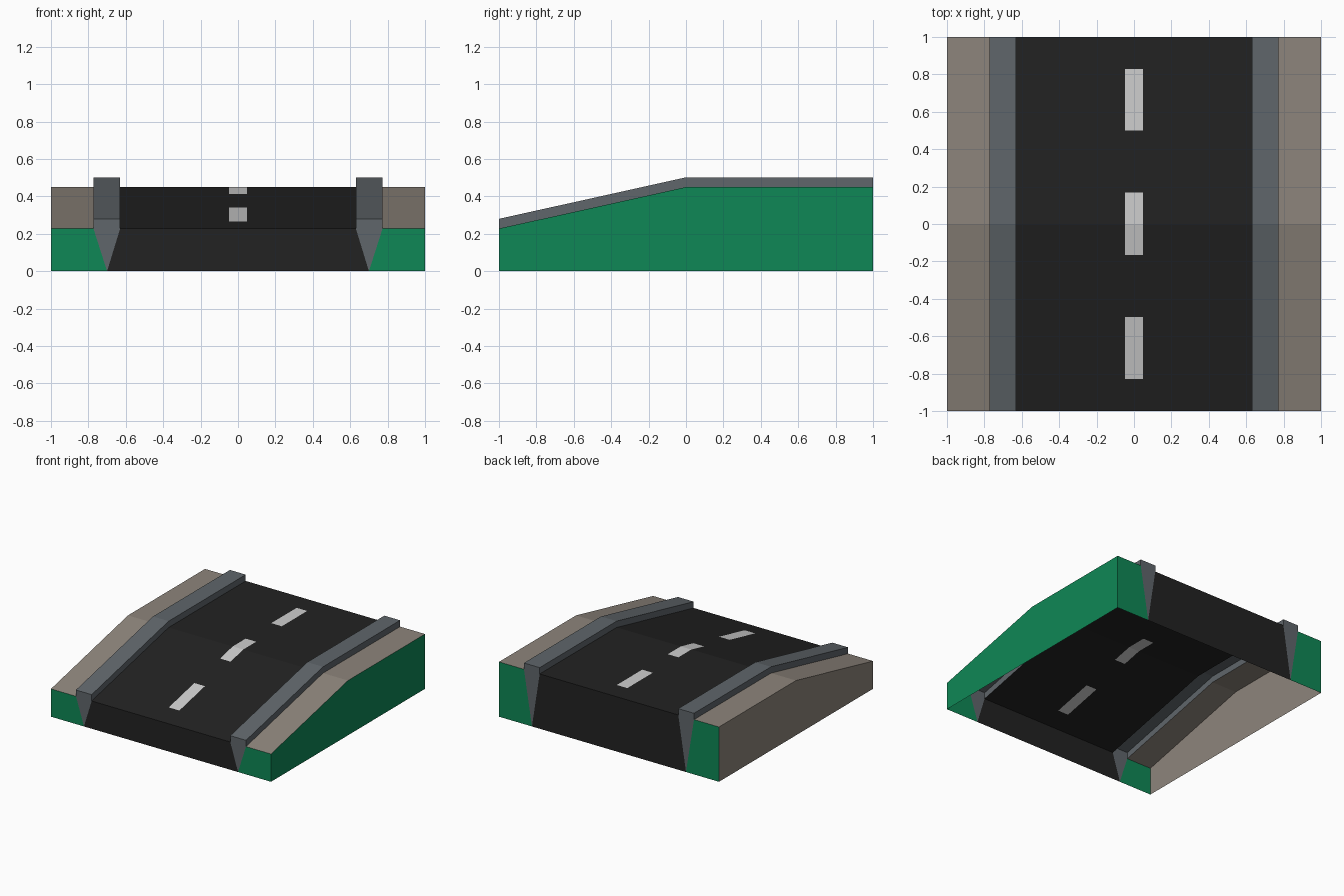
import bpy

if "Cube" in bpy.data.objects:
    bpy.data.objects.remove(bpy.data.objects["Cube"])

W_ROAD, W_KERB, W_FOOT = 0.63, 0.773, 0.70   # road edge, kerb outer edge, kerb wedge foot
KERB_UP = 0.052


def height(y):
    """Ramp rising from the front, level from the middle to the back."""
    return 0.228 + 0.222 * min(y + 1, 1)


def material(name, rgb):
    m = bpy.data.materials.new(name)
    m.diffuse_color = (*rgb, 1)
    m.use_nodes = True
    m.node_tree.nodes["Principled BSDF"].inputs["Base Color"].default_value = m.diffuse_color
    return m


asphalt = material("asphalt black", (0.0160, 0.0160, 0.0160))
paint = material("line white", (0.62, 0.62, 0.62))
stone = material("kerb grey", (0.116, 0.133, 0.146))
earth = material("bank brown", (0.27, 0.235, 0.20))
grass = material("side green", (0.0045, 0.245, 0.092))


def make(name, verts, faces, mats):
    me = bpy.data.meshes.new(name)
    me.from_pydata(verts, [], faces)
    for m in mats:
        me.materials.append(m)
    ob = bpy.data.objects.new(name, me)
    bpy.context.collection.objects.link(ob)
    return ob


def point(p, y):
    """Profile point (x, follows ramp 0/1, extra z) placed at depth y."""
    x, follow, dz = p
    return (x, y, follow * height(y) + dz)


def sheet(name, profile, ys, *mats):
    """Sweep an open profile, left to right, along the ramp."""
    n = len(profile)
    verts = [point(p, y) for y in ys for p in profile]
    faces = [(j * n + i, j * n + i + 1, (j + 1) * n + i + 1, (j + 1) * n + i)
             for j in range(len(ys) - 1) for i in range(n - 1)]
    return make(name, verts, faces, mats)


def end_caps(name, outline, mat):
    """Same outline (counter-clockwise from the front) on front and back ends."""
    n = len(outline)
    verts = [point(p, y) for y in (-1, 1) for p in outline]
    make(name, verts, [tuple(range(n)), tuple(range(2 * n - 1, n - 1, -1))], [mat])


RAMP = [-1, 0, 1]

# road surface with the centre dashes cut into it
dashes = [(-0.83, -0.498), (-0.165, 0.168), (0.50, 0.83)]
rows = sorted({-1, 0, 1} | {y for d in dashes for y in d})
road = sheet("road", [(x, 1, 0) for x in (-W_ROAD, -0.048, 0.048, W_ROAD)], rows, asphalt, paint)
for f in road.data.polygons:
    c = f.center
    if abs(c.x) < 0.04 and any(a < c.y < b for a, b in dashes):
        f.material_index = 1
end_caps("road_ends", [(-W_FOOT, 0, 0), (W_FOOT, 0, 0), (W_ROAD, 1, 0), (-W_ROAD, 1, 0)], asphalt)

for side, s in (("left", -1), ("right", 1)):
    def ordered(pts):
        """Mirror to the side, keeping left-to-right order."""
        pts = [(s * x, f, d) for x, f, d in pts]
        return pts if s > 0 else pts[::-1]

    # raised kerb, with wedge shaped ends
    kerb = [(W_ROAD, 1, 0), (W_ROAD, 1, KERB_UP), (W_KERB, 1, KERB_UP), (W_KERB, 1, 0)]
    sheet(side + "_kerb", ordered(kerb), RAMP, stone)
    wedge = [(W_FOOT, 0, 0), (W_KERB, 1, 0), (W_KERB, 1, KERB_UP), (W_ROAD, 1, KERB_UP), (W_ROAD, 1, 0)]
    end_caps(side + "_kerb_ends", ordered(wedge), stone)

    # bank top, outer wall and green ends
    sheet(side + "_bank", ordered([(W_KERB, 1, 0), (1, 1, 0)]), RAMP, earth)
    sheet(side + "_wall", ordered([(1, 1, 0), (1, 0, 0)]), RAMP, grass if s > 0 else earth)
    end_caps(side + "_bank_ends", ordered([(W_FOOT, 0, 0), (1, 0, 0), (1, 1, 0), (W_KERB, 1, 0)]), grass)
